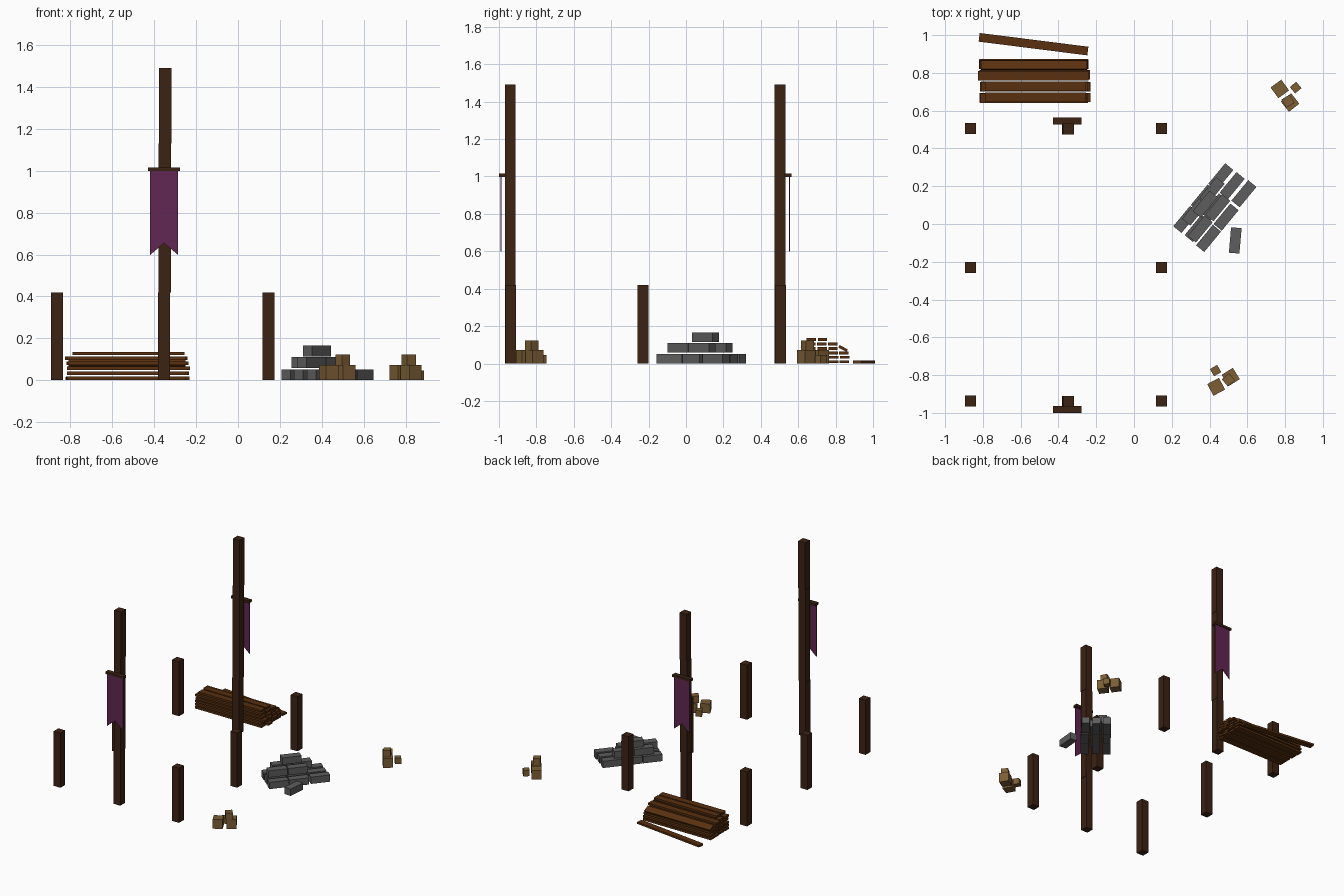
import bpy, bmesh, random
from math import radians, cos, sin
from mathutils import Matrix

if "Cube" in bpy.data.objects:
    bpy.data.objects.remove(bpy.data.objects["Cube"])

random.seed(4)


def material(name, rgb):
    m = bpy.data.materials.new(name)
    m.diffuse_color = (*rgb, 1)
    m.use_nodes = True
    m.node_tree.nodes["Principled BSDF"].inputs["Base Color"].default_value = m.diffuse_color
    return m


DARK = material("dark_wood", (0.045, 0.016, 0.007))
PLANK = material("plank_wood", (0.10, 0.030, 0.005))
STONE = material("stone", (0.11, 0.11, 0.11))
TAN = material("crate_wood", (0.20, 0.11, 0.035))
CLOTH = material("purple_cloth", (0.12, 0.02, 0.085))


def finish(name, bm, mat):
    bmesh.ops.recalc_face_normals(bm, faces=bm.faces)
    me = bpy.data.meshes.new(name)
    bm.to_mesh(me)
    bm.free()
    me.materials.append(mat)
    ob = bpy.data.objects.new(name, me)
    bpy.context.collection.objects.link(ob)
    return ob


def box(name, x, y, z0, size, mat, turn=0, roll=0):
    """Box with its base at z0, turned about z (degrees) and rolled about its length."""
    bm = bmesh.new()
    bmesh.ops.create_cube(bm, size=1, matrix=Matrix.Diagonal((*size, 1)))
    ob = finish(name, bm, mat)
    ob.location = (x, y, z0 + size[2] / 2)
    ob.rotation_euler = (radians(roll), 0, radians(turn))
    return ob


# Short posts: two rows of three
for x in (-0.865, 0.145):
    for y in (-0.937, -0.23, 0.505):
        box("short_post", x, y, 0, (0.058, 0.058, 0.42), DARK)


# Tall posts, slightly stepped, each with a hanging banner on its outer side
def banner(y):
    pts = [(-0.42, 1.005), (-0.42, 0.598), (-0.353, 0.655), (-0.286, 0.598), (-0.286, 1.005)]
    bm = bmesh.new()
    front = [bm.verts.new((x, y - 0.003, z)) for x, z in pts]
    back = [bm.verts.new((x, y + 0.003, z)) for x, z in pts]
    top_f, top_b = (bm.verts.new((-0.353, y + d, 1.005)) for d in (-0.003, 0.003))
    for v, t in ((front, top_f), (back, top_b)):
        bm.faces.new((v[0], v[1], v[2], t))
        bm.faces.new((t, v[2], v[3], v[4]))
    for i in range(4):
        bm.faces.new((front[i], front[i + 1], back[i + 1], back[i]))
    bm.faces.new((front[4], top_f, top_b, back[4]))
    bm.faces.new((top_f, front[0], back[0], top_b))
    finish("banner_cloth", bm, CLOTH)


for y, side in ((-0.94, -1), (0.503, 1)):
    for x, z0, z1 in ((-0.353, 0, 0.42), (-0.350, 0.42, 1.13), (-0.347, 1.13, 1.492)):
        box("tall_post", x, y, z0, (0.058, 0.058, z1 - z0), DARK)
    box("banner_rod", -0.353, y + side * 0.042, 0.998, (0.152, 0.036, 0.018), DARK)
    banner(y + side * 0.05)

# Stack of planks, fewer toward the back
for y, count in ((0.668, 6), (0.728, 6), (0.787, 5), (0.845, 3)):
    for i in range(count):
        length = 0.535 if i == 5 else random.uniform(0.56, 0.59)
        x = -0.528 + random.uniform(-0.007, 0.007)
        box("plank", x, y + random.uniform(-0.003, 0.003), 0.002 + i * 0.0238,
            (length, 0.05, 0.015), PLANK)
box("slipping_plank", -0.53, 0.84, 0.073, (0.56, 0.05, 0.015), PLANK, roll=-28)
box("loose_plank", -0.532, 0.952, 0, (0.58, 0.046, 0.015), PLANK, turn=-7.2)

# Stone pile: rows of blocks laid along a 50.5 degree line
ANGLE = 50.5


def stone_row(cx, cy, z0, count):
    for i in range(count):
        d = (i - (count - 1) / 2) * 0.146
        box("stone_block", cx + d * cos(radians(ANGLE)), cy + d * sin(radians(ANGLE)), z0,
            (0.14, 0.056, 0.052), STONE, turn=ANGLE)


stone_row(0.367, 0.137, 0, 3)
stone_row(0.427, 0.090, 0, 3)
stone_row(0.441, -0.020, 0, 2)
stone_row(0.582, 0.160, 0, 1)
stone_row(0.367, 0.120, 0.058, 2)
stone_row(0.397, 0.030, 0.058, 2)
stone_row(0.377, 0.105, 0.114, 1)
box("loose_stone", 0.536, -0.087, 0, (0.135, 0.056, 0.052), STONE, turn=85)

# Crates: two big, one small and one stacked per group
crates = [
    (0.772, 0.715, 0, 0.070, 36), (0.826, 0.643, 0, 0.070, 38),
    (0.856, 0.722, 0, 0.044, 40), (0.815, 0.650, 0.07, 0.05, 30),
    (0.435, -0.862, 0, 0.070, 28), (0.512, -0.810, 0, 0.070, 32),
    (0.432, -0.776, 0, 0.044, 30), (0.500, -0.825, 0.07, 0.05, 40)]
for x, y, z, s, a in crates:
    box("crate", x, y, z, (s, s, s + 0.002), TAN, turn=a)
